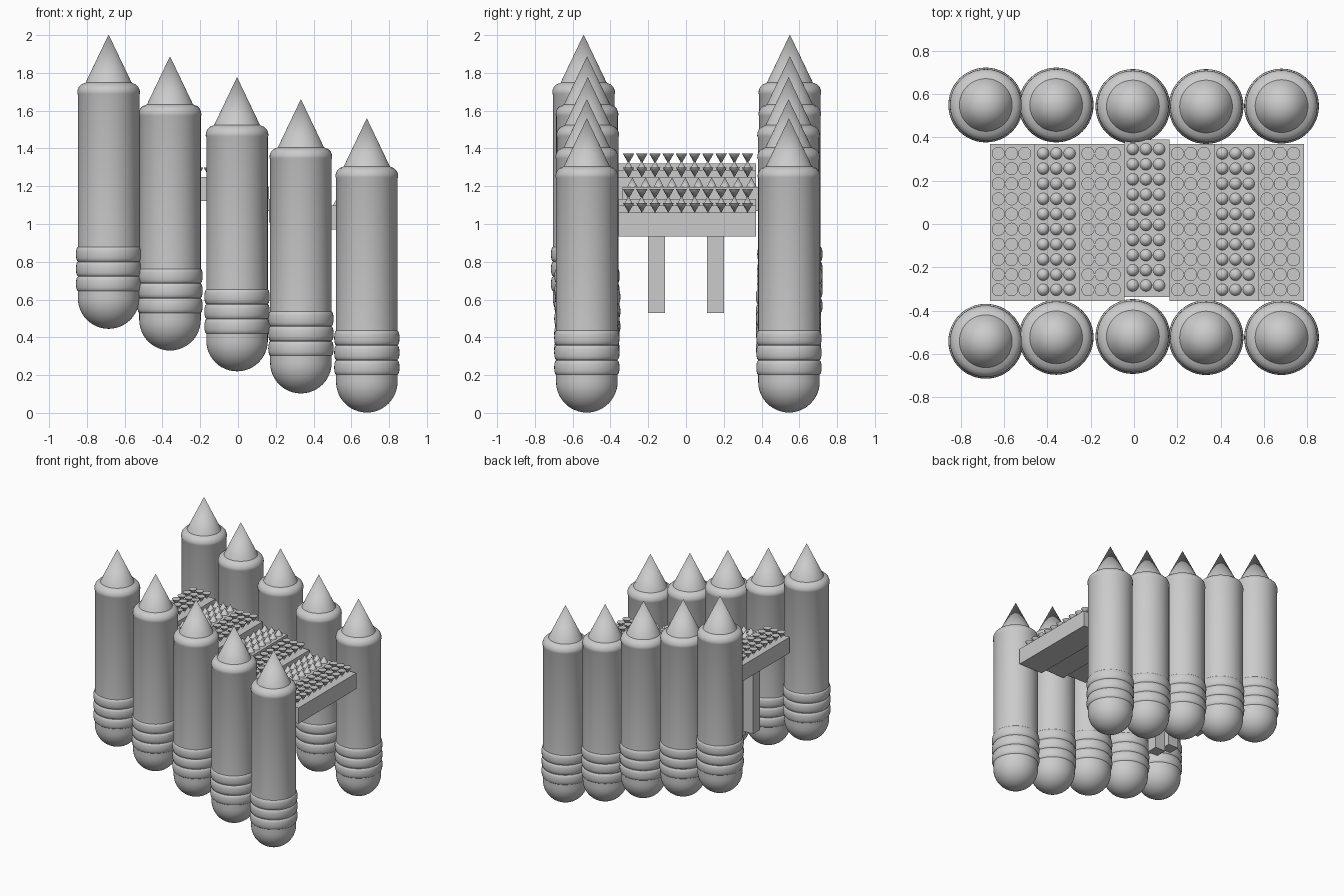
import bpy, bmesh, math
from mathutils import Matrix, Vector

if "Cube" in bpy.data.objects:
    bpy.data.objects.remove(bpy.data.objects["Cube"])


def add_object(name, mesh, loc=(0, 0, 0)):
    ob = bpy.data.objects.new(name, mesh)
    ob.location = loc
    bpy.context.collection.objects.link(ob)
    return ob


def finish(bm, name, angle=35):
    bmesh.ops.recalc_face_normals(bm, faces=bm.faces)
    me = bpy.data.meshes.new(name)
    bm.to_mesh(me)
    bm.free()
    me.polygons.foreach_set("use_smooth", [True] * len(me.polygons))
    me.set_sharp_from_angle(angle=math.radians(angle))
    return me


def lathe(name, profile, steps=48):
    bm = bmesh.new()
    vs = [bm.verts.new((r, 0, z)) for r, z in profile]
    es = [bm.edges.new(p) for p in zip(vs, vs[1:])]
    bmesh.ops.spin(bm, geom=vs + es, cent=(0, 0, 0), axis=(0, 0, 1),
                   angle=math.tau, steps=steps)
    bmesh.ops.remove_doubles(bm, verts=bm.verts, dist=1e-5)
    return finish(bm, name)


def box(name, lo, hi):
    lo, hi = Vector(lo), Vector(hi)
    bm = bmesh.new()
    bmesh.ops.create_cube(bm, size=1, matrix=Matrix.Translation((lo + hi) / 2)
                          @ Matrix.Diagonal((*(hi - lo), 1)))
    return add_object(name, finish(bm, name))


# Pencil profile: round eraser, three bulging ferrule rings, barrel, shoulder, point
R = 0.163
profile = [(R * math.sin(t), R - R * math.cos(t))
           for t in (i * math.pi / 24 for i in range(13))]
profile.append((R, 0.198))
for zc in (0.238, 0.317, 0.395):
    profile += [(0.163 + 0.01 * math.cos(a), zc + 0.038 * math.sin(a))
                for a in (math.radians(d) for d in range(-90, 91, 30))]
profile += [(R, 1.24), (0.166, 1.247), (0.165, 1.262), (0.158, 1.28),
            (0.144, 1.294), (0.122, 1.303), (0, 1.558)]
pencil = lathe("pencil", profile)

# Two descending rows of pencils
columns = [(-0.685, 0.445, -0.542, 0.55), (-0.36, 0.33, -0.524, 0.55),
           (-0.005, 0.22, -0.52, 0.543), (0.333, 0.103, -0.525, 0.543),
           (0.682, 0.002, -0.525, 0.545)]
for i, (x, z, y_front, y_back) in enumerate(columns, 1):
    add_object(f"front_pencil_{i}", pencil, (x, y_front, z))
    add_object(f"back_pencil_{i}", pencil, (x, y_back, z))


# Studs: 3 x 10 cones, point up or point down
def stud_grid(name, point_up):
    bm = bmesh.new()
    r1, r2 = (0.028, 0) if point_up else (0, 0.03)
    for i in range(3):
        for j in range(10):
            pos = ((i - 1) * 0.061 - 0.005, (j - 4.5) * 0.07, 0.0255)
            bmesh.ops.create_cone(bm, cap_ends=True, segments=24, radius1=r1,
                                  radius2=r2, depth=0.053,
                                  matrix=Matrix.Translation(pos))
    bmesh.ops.remove_doubles(bm, verts=bm.verts, dist=1e-5)
    return finish(bm, name)


studs_up = stud_grid("studs_up", True)
studs_down = stud_grid("studs_down", False)

# Stepped deck of seven planks, the middle one shifted back
tops = [1.32, 1.285, 1.248, 1.195, 1.133, 1.097, 1.06]
for i, z in enumerate(tops):
    x0 = -0.665 + i * 0.207
    shift = 0.02 if i == 3 else 0
    box(f"plank_{i + 1}", (x0, -0.357 + shift, z - 0.126),
        (x0 + 0.208, 0.37 + shift, z))
    add_object(f"plank_studs_{i + 1}", studs_up if i % 2 else studs_down,
               (x0 + 0.104, 0.011 + shift, z))

# Square legs under the high end of the deck
for i, (x, bottom, top) in enumerate([(-0.468, 0.6, 1.18), (-0.345, 0.53, 1.18)], 1):
    for side, y in (("front", -0.157), ("back", 0.155)):
        box(f"{side}_leg_{i}", (x - 0.045, y - 0.045, bottom),
            (x + 0.045, y + 0.045, top))
